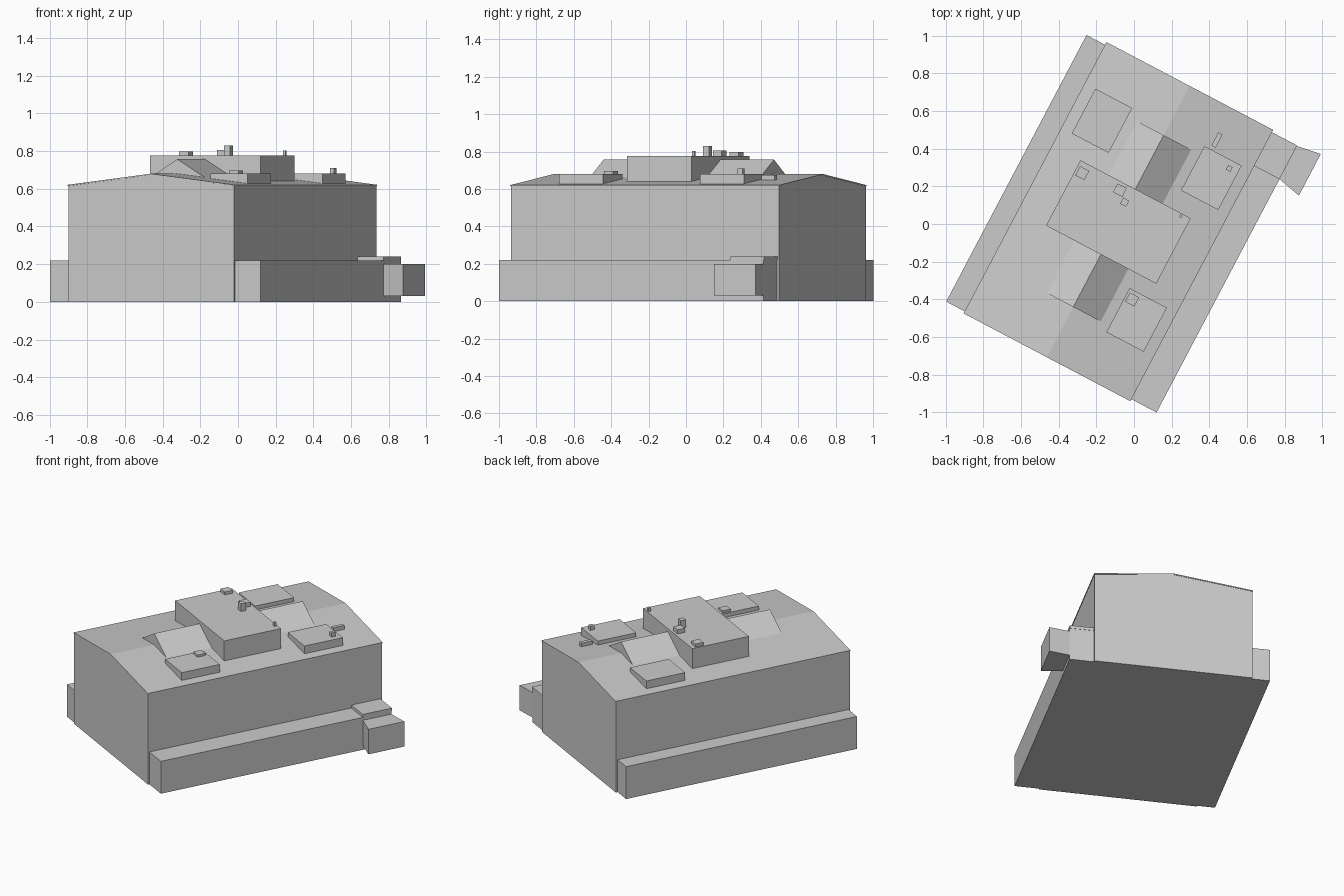
import bpy, bmesh, math
from mathutils import Matrix

if "Cube" in bpy.data.objects:
    bpy.data.objects.remove(bpy.data.objects["Cube"])

# The whole building is turned in plan: u runs across it, v along it
ROT = Matrix.Rotation(math.radians(-27.77), 4, 'Z')


def finish(name, bm):
    bmesh.ops.recalc_face_normals(bm, faces=bm.faces)
    mesh = bpy.data.meshes.new(name)
    bm.to_mesh(mesh)
    bm.free()
    obj = bpy.data.objects.new(name, mesh)
    obj.matrix_world = ROT
    bpy.context.collection.objects.link(obj)
    return obj


def extrude(name, points, offset):
    bm = bmesh.new()
    face = bm.faces.new([bm.verts.new(p) for p in points])
    new = bmesh.ops.extrude_face_region(bm, geom=[face], use_keep_orig=True)['geom']
    bmesh.ops.translate(bm, vec=offset,
                        verts=[g for g in new if isinstance(g, bmesh.types.BMVert)])
    return finish(name, bm)


def profile(name, uz, v0, v1):
    return extrude(name, [(u, v0, z) for u, z in uz], (0, v1 - v0, 0))


def plan(name, uv, z0, z1):
    return extrude(name, [(u, v, z0) for u, v in uv], (0, 0, z1 - z0))


def box(name, u0, u1, v0, v1, z0, z1):
    return plan(name, [(u0, v0), (u1, v0), (u1, v1), (u0, v1)], z0, z1)


def post(name, u, v, su, sv, z0, z1):
    return box(name, u - su / 2, u + su / 2, v - sv / 2, v + sv / 2, z0, z1)


# Main hall and its thin roof sheet
L, M, R = -0.576, -0.08, 0.418
profile("main_hall", [(L, 0), (R, 0), (R, 0.615), (M, 0.673), (L, 0.615)], -0.838, 0.783)
profile("roof_sheet", [(L - .003, 0.615), (M, 0.673), (R + .003, 0.615),
                       (R + .003, 0.621), (M, 0.68), (L - .003, 0.621)], -0.841, 0.786)

# Low side wings
box("left_wing", -0.69, L, -0.829, 0.77, 0, 0.22)
box("right_wing", R, 0.572, -0.829, 0.77, 0, 0.22)
box("wing_roof_slab", R, 0.572, 0.57, 0.772, 0.22, 0.24)

# Splayed side porch
plan("side_porch", [(0.57, 0.571), (0.704, 0.541), (0.704, 0.79), (0.57, 0.768)], 0.03, 0.2)

# Raised roof block with a gabled skylight on each side
box("roof_block", -0.409, 0.252, -0.225, 0.167, 0.63, 0.777)
for name, v0, v1 in (("front_skylight", -0.54, -0.225), ("back_skylight", 0.167, 0.49)):
    profile(name, [(-0.249, 0.655), (0.094, 0.655), (M, 0.757)], v0, v1)

# Flat plant boxes on the roof slopes
for name, u0, u1, v0, v1 in (("back_left_plant_box", -0.516, -0.295, 0.271, 0.54),
                             ("back_right_plant_box", 0.138, 0.361, 0.274, 0.54),
                             ("front_plant_box", 0.138, 0.361, -0.576, -0.312)):
    box(name, u0, u1, v0, v1, 0.62, 0.681)

# Small vents and chimneys
post("corner_vent", -0.369, 0.111, 0.055, 0.055, 0.775, 0.797)
post("middle_vent", -0.15, 0.124, 0.055, 0.052, 0.775, 0.805)
post("chimney", -0.098, 0.079, 0.035, 0.036, 0.775, 0.83)
post("edge_pipe", 0.2, 0.152, 0.015, 0.015, 0.775, 0.803)
post("plant_pipe", 0.31, 0.496, 0.026, 0.028, 0.68, 0.709)
post("roof_duct", 0.182, 0.599, 0.025, 0.078, 0.64, 0.674)
post("front_vent", 0.178, -0.359, 0.055, 0.055, 0.68, 0.696)
